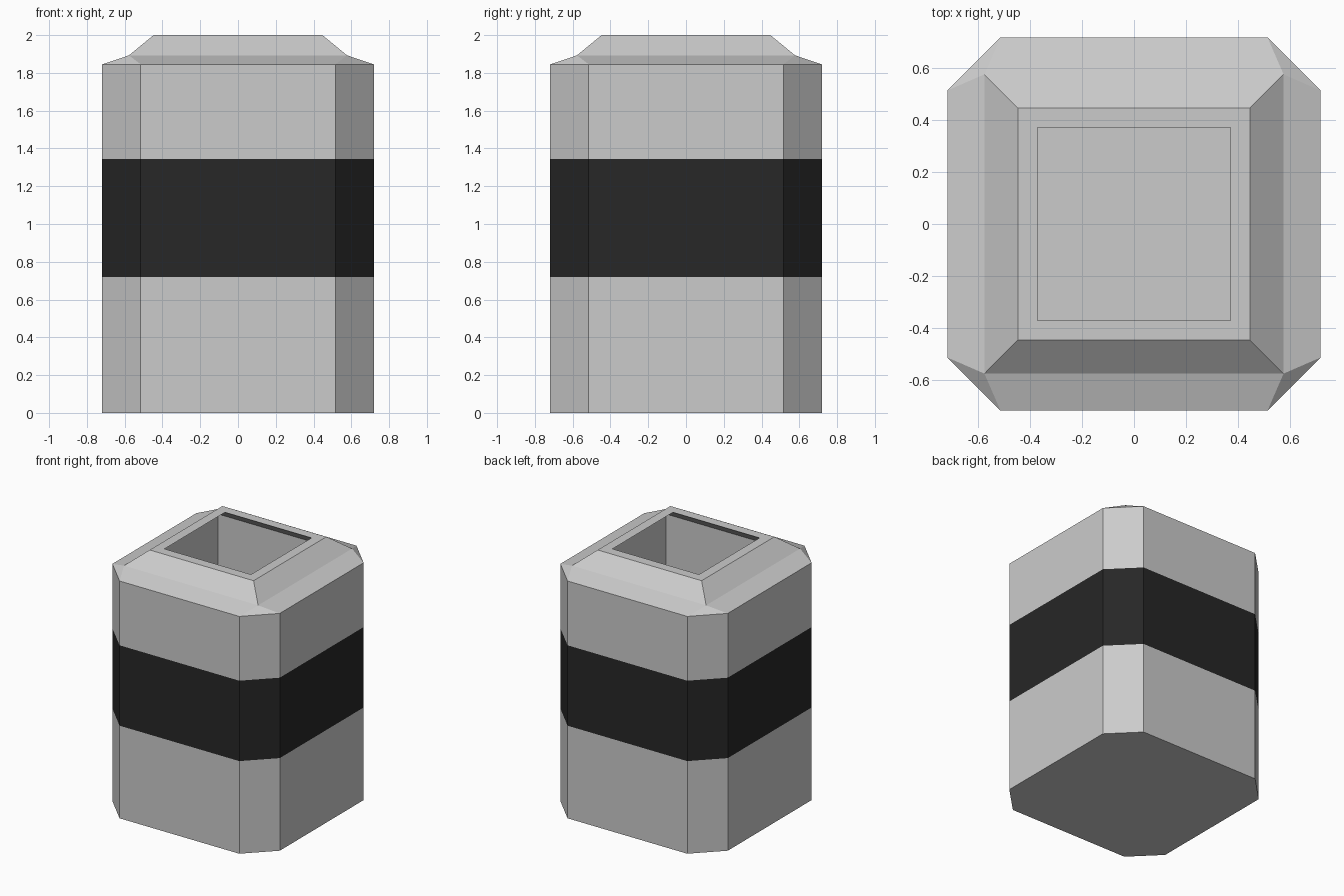
import bpy, bmesh

if "Cube" in bpy.data.objects:
    bpy.data.objects.remove(bpy.data.objects["Cube"])


def square(bm, h, z):
    return [bm.verts.new((x, y, z)) for x, y in ((h, -h), (h, h), (-h, h), (-h, -h))]


def octagon(bm, h, c, z):
    # two points per corner, counter-clockwise from front right
    pts = [(c, -h), (h, -c), (h, c), (c, h), (-c, h), (-h, c), (-h, -c), (-c, -h)]
    return [bm.verts.new((x, y, z)) for x, y in pts]


def bridge(bm, a, b):
    n = len(a)
    for i in range(n):
        j = (i + 1) % n
        bm.faces.new((a[i], a[j], b[j], b[i]))


def finish(bm, name, color=None):
    me = bpy.data.meshes.new(name)
    bm.to_mesh(me)
    bm.free()
    ob = bpy.data.objects.new(name, me)
    bpy.context.collection.objects.link(ob)
    if color:
        mat = bpy.data.materials.new(name + "_color")
        mat.diffuse_color = color
        mat.use_nodes = True
        mat.node_tree.nodes["Principled BSDF"].inputs["Base Color"].default_value = mat.diffuse_color
        me.materials.append(mat)
    return ob


H, C = 0.72, 0.515
Z_LOW, Z_HIGH, Z_SHOULDER = 0.72, 1.345, 1.845

# lower body with closed base
bm = bmesh.new()
base = octagon(bm, H, C, 0)
bm.faces.new(base[::-1])
bridge(bm, base, octagon(bm, H, C, Z_LOW))
finish(bm, "lower_body")

# dark band, flush with the body
bm = bmesh.new()
bridge(bm, octagon(bm, H, C, Z_LOW), octagon(bm, H, C, Z_HIGH))
finish(bm, "dark_band", (0.02, 0.02, 0.02, 1))

# upper body: walls, sloped shoulder, rim and hollow interior
bm = bmesh.new()
shoulder = octagon(bm, H, C, Z_SHOULDER)
bridge(bm, octagon(bm, H, C, Z_HIGH), shoulder)
fold = square(bm, 0.577, 1.893)
for i in range(4):
    j = (i + 1) % 4
    a, b, c = shoulder[2 * i], shoulder[2 * i + 1], shoulder[(2 * i + 2) % 8]
    bm.faces.new((a, b, fold[i]))              # corner triangle
    bm.faces.new((b, c, fold[j], fold[i]))     # shoulder side
rings = [fold] + [square(bm, h, z) for h, z in
                  ((0.447, 2), (0.372, 2), (0.575, 1.855), (0.575, 0.15))]
for a, b in zip(rings, rings[1:]):
    bridge(bm, a, b)
bm.faces.new(rings[-1])                        # cavity floor
finish(bm, "upper_body")
